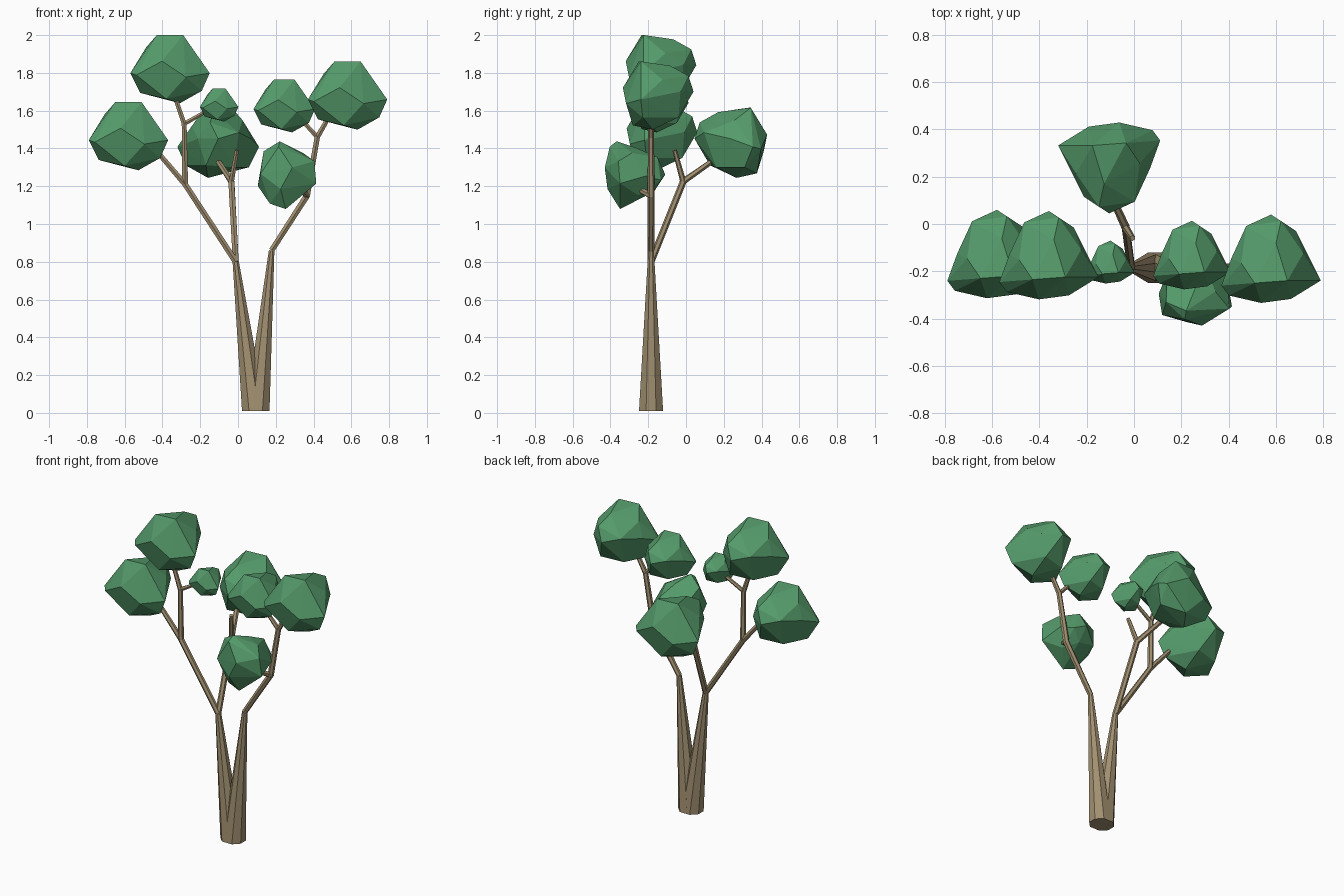
import bpy
import bmesh
import math
from mathutils import Vector, Matrix

cube = bpy.data.objects.get("Cube")
if cube:
    bpy.data.objects.remove(cube, do_unlink=True)


def make_material(name, colour):
    material = bpy.data.materials.new(name)
    material.use_nodes = True
    material.diffuse_color = colour
    material.node_tree.nodes["Principled BSDF"].inputs["Base Color"].default_value = colour
    return material


bark = make_material("bark_brown", (0.36, 0.28, 0.165, 1))
leaf = make_material("leaf_green", (0.09, 0.325, 0.145, 1))


def finish(bm, name, material):
    bmesh.ops.recalc_face_normals(bm, faces=bm.faces[:])
    mesh = bpy.data.meshes.new(name)
    bm.to_mesh(mesh)
    bm.free()
    mesh.materials.append(material)
    obj = bpy.data.objects.new(name, mesh)
    bpy.context.scene.collection.objects.link(obj)
    return obj


def limb(name, path, radii, sides=6, flat_base=False):
    """Tapered faceted tube swept along a bent path."""
    bm = bmesh.new()
    points = [Vector(p) for p in path]
    rings = []
    for i, point in enumerate(points):
        before = points[max(i - 1, 0)]
        after = points[min(i + 1, len(points) - 1)]
        tangent = (after - before).normalized()
        if flat_base and i == 0:
            tangent = Vector((0, 0, 1))
        side = Vector((0, 1, 0)).cross(tangent).normalized()
        front = tangent.cross(side)
        ring = []
        for k in range(sides):
            angle = math.tau * (k + 0.5) / sides
            offset = side * math.cos(angle) + front * math.sin(angle)
            ring.append(bm.verts.new(point + offset * radii[i]))
        rings.append(ring)
    for low, high in zip(rings, rings[1:]):
        for k in range(sides):
            n = (k + 1) % sides
            bm.faces.new((low[k], low[n], high[n], high[k]))
    bm.faces.new(rings[0])
    bm.faces.new(rings[-1])
    return finish(bm, name, bark)


# Faceted leaf clump: flat at the front, pointed at the back
CLUMP = [
    (-.33, -.5, .86), (.33, -.45, .86), (.1, .3, .75),
    (0, .88, .1), (-.5, .65, .25), (.2, .75, .5), (.5, .55, .1),
    (-.2, -.9, .2), (.4, -.82, -.2), (-.85, -.75, -.15),
    (1, -.45, -.1), (.8, -.4, -.55), (.65, .1, .4),
    (-1, -.55, -.1), (-.8, 0, .1), (-.6, -.1, .55),
    (.25, -.15, -.86), (-.75, -.35, -.6), (-.4, .35, -.6),
    (.3, .5, -.55), (-.1, -.65, -.75),
]


def clump(name, centre, size, turn=0, roll=0):
    bm = bmesh.new()
    matrix = (Matrix.Translation(centre) @ Matrix.Rotation(turn, 4, "Z")
              @ Matrix.Rotation(roll, 4, "Y") @ Matrix.Scale(size, 4))
    for p in CLUMP:
        bm.verts.new(matrix @ Vector(p))
    hull = bmesh.ops.convex_hull(bm, input=bm.verts[:])
    unused = [v for v in hull["geom_interior"] if isinstance(v, bmesh.types.BMVert)]
    bmesh.ops.delete(bm, geom=unused, context="VERTS")
    finish(bm, name, leaf)


# Trunk: two stems sharing one base
Y = -0.185
left_fork = (-0.012, Y, 0.8)
right_fork = (0.178, Y, 0.86)
limb("trunk_right_stem", [(0.085, Y, 0.01), left_fork], [0.069, 0.018], 8, True)
limb("trunk_left_stem", [(0.103, Y, 0.01), right_fork], [0.069, 0.016], 8, True)

# Limbs on the right side
right_joint = (-0.28, Y, 1.21)
upper_joint = (-0.285, Y, 1.53)
limb("right_branch", [left_fork, right_joint, (-0.46, Y, 1.42)], [0.018, 0.017, 0.014])
limb("right_upright", [right_joint, upper_joint, (-0.35, Y, 1.72)], [0.018, 0.015, 0.012])
limb("right_twig", [upper_joint, (-0.11, -0.17, 1.63)], [0.013, 0.01])

# Limbs reaching back
back_joint = (-0.035, -0.015, 1.225)
limb("back_branch", [left_fork, back_joint, (-0.11, 0.15, 1.34)], [0.018, 0.018, 0.015])
limb("back_twig", [back_joint, (-0.006, -0.06, 1.39)], [0.016, 0.012])

# Limbs on the left side
left_joint = (0.365, Y, 1.15)
left_top = (0.42, Y, 1.46)
limb("left_branch", [right_fork, left_joint, left_top, (0.5, Y, 1.6)],
     [0.017, 0.019, 0.016, 0.013])
limb("left_inner_twig", [left_top, (0.31, Y, 1.58)], [0.014, 0.011])
limb("left_front_twig", [left_joint, (0.31, -0.3, 1.21)], [0.018, 0.013])

# Foliage
clump("right_outer_foliage", (-0.58, -0.125, 1.465), 0.21)
clump("right_top_foliage", (-0.36, -0.13, 1.82), 0.21)
clump("right_small_foliage", (-0.1, -0.16, 1.63), 0.102)
clump("left_inner_foliage", (0.245, -0.13, 1.625), 0.163)
clump("left_outer_foliage", (0.58, -0.145, 1.68), 0.21)
clump("back_foliage", (-0.105, 0.235, 1.43), 0.216, math.pi)
clump("front_foliage", (0.255, -0.268, 1.26), 0.18, 0, math.radians(85))
